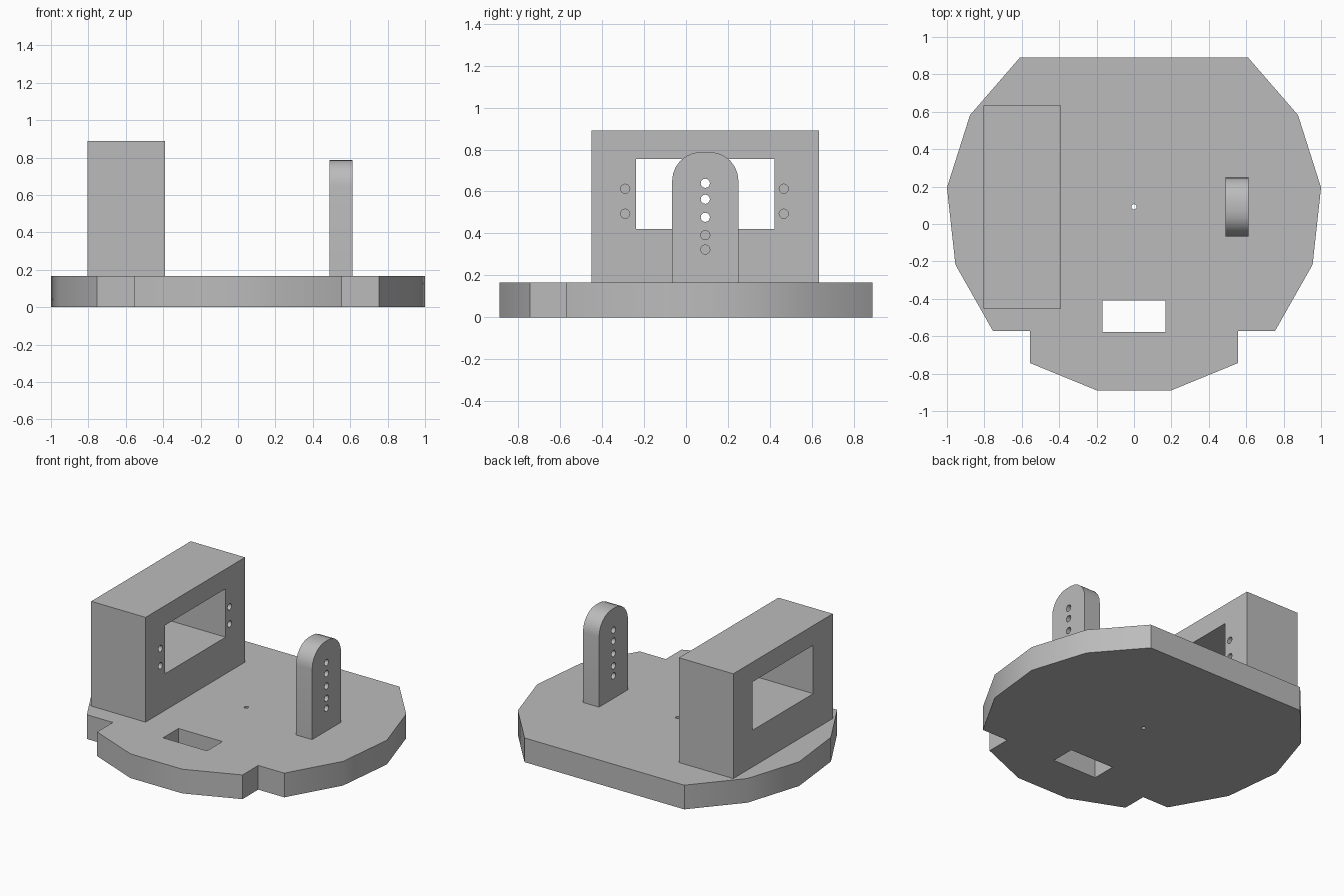
import bpy, bmesh, math
from mathutils import Vector

cube = bpy.data.objects.get("Cube")
if cube:
    bpy.data.objects.remove(cube, do_unlink=True)

GREY = (0.5, 0.5, 0.5, 1)
grey = bpy.data.materials.new("plain_grey")
grey.use_nodes = True
grey.diffuse_color = GREY
grey.node_tree.nodes["Principled BSDF"].inputs["Base Color"].default_value = GREY

BASE_TOP = 0.167
MID_Y = 0.092  # shared centre line of the holder, post and pivot hole


def prism(name, outline, start, depth):
    """Extrude a closed outline of 3D points along the depth vector."""
    bm = bmesh.new()
    face = bm.faces.new([bm.verts.new(Vector(p) + Vector(start)) for p in outline])
    ext = bmesh.ops.extrude_face_region(bm, geom=[face])
    moved = [g for g in ext["geom"] if isinstance(g, bmesh.types.BMVert)]
    bmesh.ops.translate(bm, vec=Vector(depth), verts=moved)
    bmesh.ops.recalc_face_normals(bm, faces=bm.faces)
    mesh = bpy.data.meshes.new(name)
    bm.to_mesh(mesh)
    bm.free()
    mesh.materials.append(grey)
    obj = bpy.data.objects.new(name, mesh)
    bpy.context.collection.objects.link(obj)
    return obj


def box(name, lo, hi):
    x, y, z = lo
    X, Y, Z = hi
    return prism(name, [(x, y, z), (X, y, z), (X, Y, z), (x, Y, z)], (0, 0, 0), (0, 0, Z - z))


def circle(radius, n=16):
    return [(radius * math.cos(i * math.tau / n), radius * math.sin(i * math.tau / n))
            for i in range(n)]


def x_hole(y, z, x0, x1, radius=0.022):
    """Round cutter running along x."""
    return prism("hole_cutter", [(0, a, b) for a, b in circle(radius)], (x0, y, z), (x1 - x0, 0, 0))


def cut(obj, cutters):
    """Subtract each cutter, apply, and discard it; then shade by angle."""
    bpy.ops.object.select_all(action='DESELECT')
    bpy.context.view_layer.objects.active = obj
    obj.select_set(True)
    for cutter in cutters:
        cutter.hide_render = True
        mod = obj.modifiers.new("cut", 'BOOLEAN')
        mod.operation = 'DIFFERENCE'
        mod.solver = 'EXACT'
        mod.object = cutter
        bpy.ops.object.modifier_apply(modifier=mod.name)
        bpy.data.objects.remove(cutter, do_unlink=True)
    bpy.ops.object.shade_smooth_by_angle(angle=math.radians(30))


# Base plate: mirrored half outline with notches beside the front tongue
half = [(0.198, -0.89), (0.555, -0.744), (0.555, -0.572), (0.754, -0.572),
        (0.955, -0.217), (1, 0.195), (0.877, 0.582), (0.61, 0.89)]
outline = half + [(-x, y) for x, y in reversed(half)]
base = prism("base_plate", [(x, y, 0) for x, y in outline], (0, 0, 0), (0, 0, BASE_TOP))
cut(base, [
    box("slot_cutter", (-0.168, -0.578, -0.1), (0.168, -0.41, 0.3)),
    prism("pivot_cutter", [(a, b, 0) for a, b in circle(0.014)], (0, MID_Y, -0.1), (0, 0, 0.4)),
])

# Holder block: through window and blind screw holes on the inner face
holder = box("holder_block", (-0.805, -0.451, BASE_TOP), (-0.39, 0.634, 0.89))
cut(holder, [box("window_cutter", (-1, -0.238, 0.42), (0, 0.422, 0.754))]
    + [x_hole(MID_Y - 0.004 + side * 0.378, z, -0.5, -0.3)
       for side in (-1, 1) for z in (0.494, 0.613)])

# Support post: rounded top and a column of through holes
W, TOP, R = 0.158, 0.788, 0.137
arc = [(W - R + R * math.cos(i * math.pi / 12), TOP - R + R * math.sin(i * math.pi / 12))
       for i in range(7)]
side = [(W, BASE_TOP)] + arc
profile = side + [(-y, z) for y, z in reversed(side)]
post = prism("support_post", [(0, y, z) for y, z in profile], (0.489, MID_Y, 0), (0.123, 0, 0))
cut(post, [x_hole(MID_Y, z, 0.4, 0.7) for z in (0.323, 0.392, 0.477, 0.563, 0.639)])
